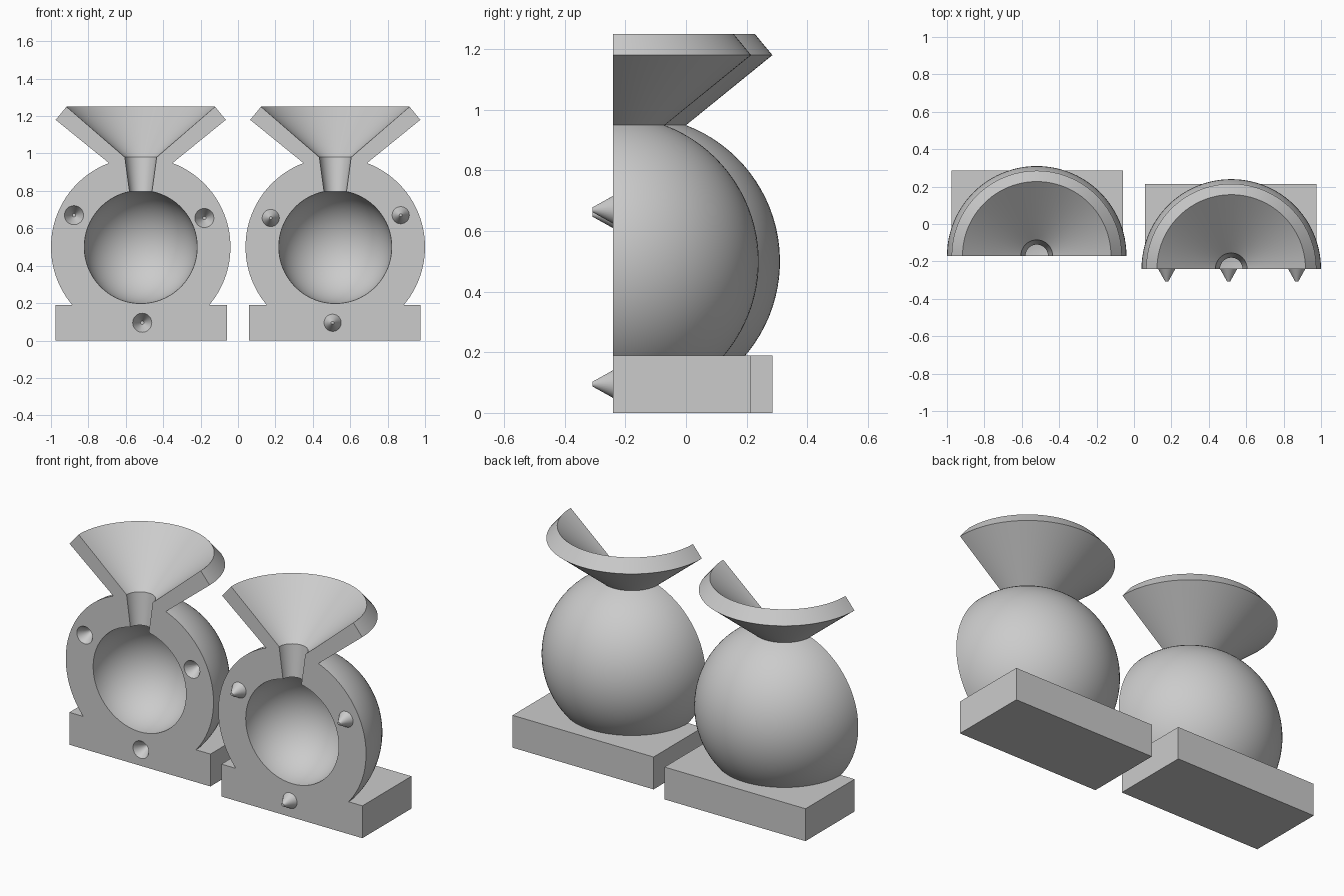
import bpy, bmesh, math
from mathutils import Matrix, Vector

if "Cube" in bpy.data.objects:
    bpy.data.objects.remove(bpy.data.objects["Cube"])

grey = bpy.data.materials.new("mould grey")
grey.diffuse_color = (0.6, 0.6, 0.6, 1)
grey.use_nodes = True
grey.node_tree.nodes["Principled BSDF"].inputs["Base Color"].default_value = grey.diffuse_color
SEGS = 48


def finish(name, bm, loc=(0, 0, 0)):
    bmesh.ops.recalc_face_normals(bm, faces=bm.faces)
    mesh = bpy.data.meshes.new(name)
    bm.to_mesh(mesh)
    bm.free()
    mesh.materials.append(grey)
    ob = bpy.data.objects.new(name, mesh)
    ob.location = loc
    bpy.context.collection.objects.link(ob)
    return ob


def arc(radius, a0, a1, n):
    """Arc around the ball centre, angles measured from straight down."""
    return [(radius * math.sin(a0 + (a1 - a0) * i / n),
             0.5 - radius * math.cos(a0 + (a1 - a0) * i / n)) for i in range(n + 1)]


def half_shell(name, loc):
    """Half-turned ball with hollow core, pouring neck and funnel."""
    cavity, ball = 0.302, 0.48
    prof = arc(cavity, 0, math.pi - math.asin(0.06 / cavity), 32)
    prof += [(0.085, 0.98), (0.397, 1.25), (0.455, 1.18)]
    prof += arc(ball, math.pi - math.asin(0.17 / ball), 0, 40)
    bm = bmesh.new()
    rings = []
    for r, z in prof:
        if r < 1e-6:
            rings.append([bm.verts.new((0, 0, z))] * (SEGS + 1))
        else:
            rings.append([bm.verts.new((r * math.cos(math.pi * i / SEGS),
                                        r * math.sin(math.pi * i / SEGS) if 0 < i < SEGS else 0, z))
                          for i in range(SEGS + 1)])
    for a, b in zip(rings, rings[1:]):
        for i in range(SEGS):
            quad = list(dict.fromkeys((a[i], b[i], b[i + 1], a[i + 1])))
            bm.faces.new(quad)
    # flat parting faces on both sides of the axis
    bm.faces.new([ring[0] for ring in rings])
    bm.faces.new([ring[SEGS] for ring in rings])
    return finish(name, bm, loc)


def block(name, x0, x1, y0, y1, z0, z1):
    bm = bmesh.new()
    bmesh.ops.create_cube(bm, size=1)
    bmesh.ops.scale(bm, vec=(x1 - x0, y1 - y0, z1 - z0), verts=bm.verts)
    return finish(name, bm, ((x0 + x1) / 2, (y0 + y1) / 2, (z0 + z1) / 2))


def cone(name, x, z, y0, y1, r0, r1):
    """Cone along y from radius r0 at y0 to r1 at y1."""
    bm = bmesh.new()
    bmesh.ops.create_cone(bm, cap_ends=True, segments=32, radius1=r0, radius2=r1,
                          depth=abs(y1 - y0))
    turn = math.pi / 2 if y1 < y0 else -math.pi / 2
    bmesh.ops.rotate(bm, cent=Vector(), matrix=Matrix.Rotation(turn, 3, 'X'), verts=bm.verts)
    return finish(name, bm, (x, (y0 + y1) / 2, z))


def combine(target, tool, operation):
    mod = target.modifiers.new(operation.lower(), 'BOOLEAN')
    mod.operation, mod.solver, mod.object = operation, 'EXACT', tool
    bpy.context.view_layer.objects.active = target
    bpy.ops.object.modifier_apply(modifier=mod.name)
    bpy.data.objects.remove(tool)


def smooth(ob):
    bpy.ops.object.select_all(action='DESELECT')
    ob.select_set(True)
    bpy.context.view_layer.objects.active = ob
    bpy.ops.object.shade_smooth_by_angle(angle=math.radians(25))


# two mould halves, each a shell joined to its foot
halves = {}
for name, x, face in (("socket_half", -0.52, -0.17), ("pin_half", 0.52, -0.24)):
    shell = half_shell(name, (x, face, 0))
    mid = math.copysign(0.518, x)
    foot = block(name + "_foot", mid - 0.458, mid + 0.458, face, face + 0.455, 0, 0.19)
    bpy.context.view_layer.update()
    combine(shell, foot, 'UNION')
    halves[name] = shell

# conical sockets in the left half
for x, z in ((-0.877, 0.67), (-0.18, 0.655), (-0.512, 0.095)):
    slope = (0.051 - 0.009) / 0.07
    cutter = cone("socket_cutter", x, z, -0.18, -0.10, 0.051 + 0.01 * slope, 0.009)
    bpy.context.view_layer.update()
    combine(halves["socket_half"], cutter, 'DIFFERENCE')

# matching locating pins on the right half
for i, (x, z) in enumerate(((0.175, 0.655), (0.87, 0.67), (0.506, 0.095))):
    smooth(cone(f"locating_pin_{i + 1}", x, z, -0.24, -0.308, 0.046, 0.008))

for ob in halves.values():
    smooth(ob)
